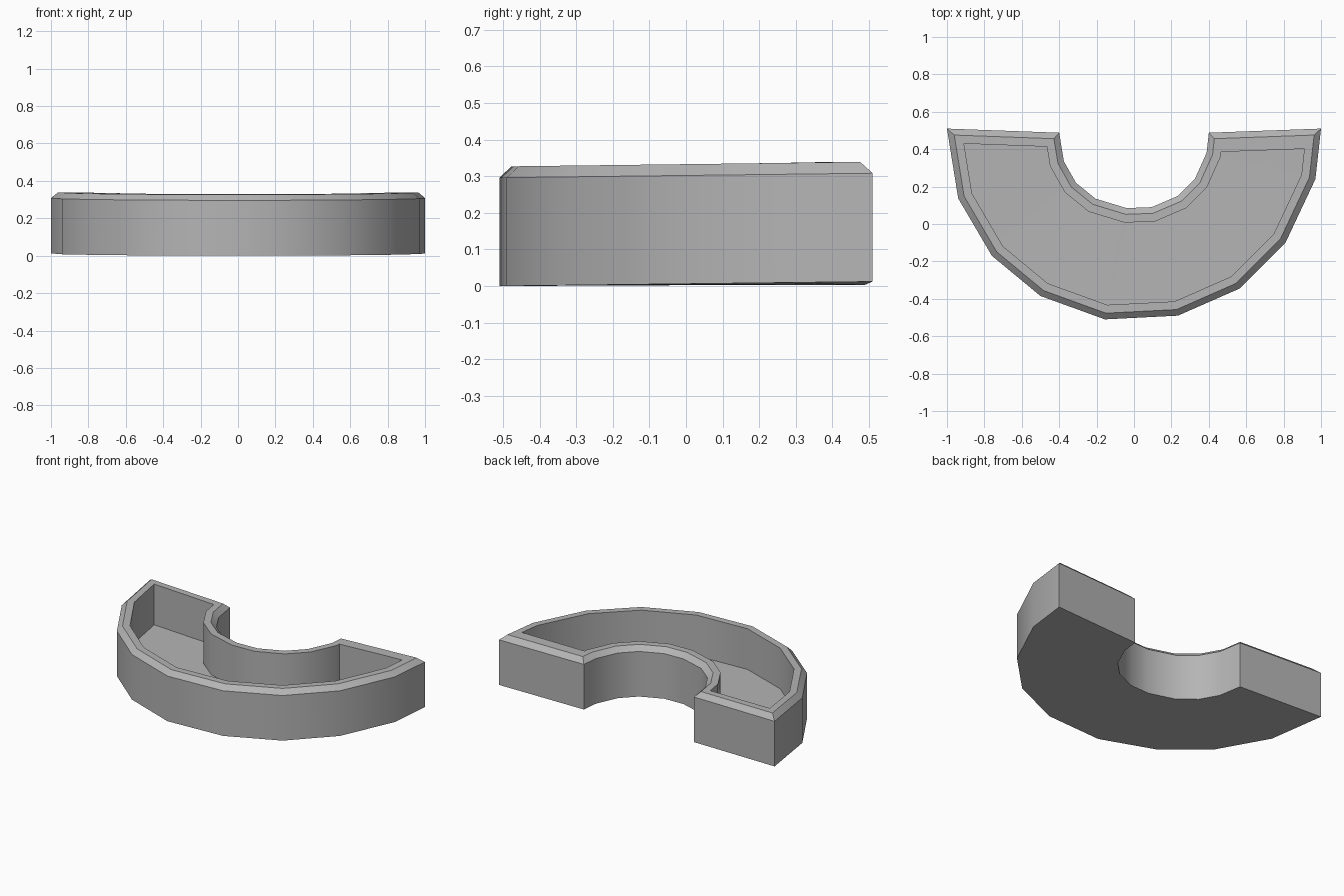
import bpy, bmesh
from math import radians
from mathutils import Vector

if "Cube" in bpy.data.objects:
    bpy.data.objects.remove(bpy.data.objects["Cube"])

# Footprint, counter-clockwise: outer curve left to right, inner curve back
OUTER = [(-1, .51), (-.94, .137), (-.76, -.17), (-.50, -.385), (-.155, -.51),
         (.235, -.49), (.565, -.345), (.81, -.10), (.97, .24), (1, .51)]
INNER = [(.4, .488), (.388, .38), (.325, .24), (.235, .15), (.095, .09),
         (-.04, .085), (-.205, .135), (-.31, .22), (-.375, .335), (-.4, .488)]
OUTLINE = [Vector(p) for p in OUTER + INNER]
N = len(OUTLINE)
H = len(OUTER)
RIGHT_END = H - 1          # edge of the right end wall


def inset(dist, right_end):
    """Mitred inward offset; the right end wall may have its own thickness."""
    result = []
    for i, p in enumerate(OUTLINE):
        a = (p - OUTLINE[i - 1]).normalized()
        b = (OUTLINE[(i + 1) % N] - p).normalized()
        na, nb = Vector((-a.y, a.x)), Vector((-b.y, b.x))
        da = right_end if (i - 1) % N == RIGHT_END else dist
        db = right_end if i == RIGHT_END else dist
        det = na.x * nb.y - na.y * nb.x
        result.append(p + Vector(((da * nb.y - db * na.y) / det,
                                  (na.x * db - nb.x * da) / det)))
    return result


def lift(i):
    """The outer edge rises slightly towards the back."""
    return .012 * (OUTLINE[i].y + .51) if i < H else .003


# Wall section: outside bottom, outside top, chamfer, rim, cavity floor
SECTION = [(0, 0, 0), (0, 0, .296), (.033, .033, .327),
           (.077, .105, .327), (.077, .105, .06)]
bm = bmesh.new()
rings = []
for dist, end, z in SECTION:
    rings.append([bm.verts.new((p.x, p.y, z + lift(i)))
                  for i, p in enumerate(inset(dist, end))])
for lo, hi in zip(rings, rings[1:]):
    for i in range(N):
        j = (i + 1) % N
        bm.faces.new((lo[i], lo[j], hi[j], hi[i]))

# Underside and cavity floor as strips between the two curves
for ring in (rings[0], rings[-1]):
    for i in range(H - 1):
        bm.faces.new((ring[i], ring[i + 1], ring[N - 2 - i], ring[N - 1 - i]))
bmesh.ops.recalc_face_normals(bm, faces=bm.faces)

mesh = bpy.data.meshes.new("curved_tray")
bm.to_mesh(mesh)
bm.free()
tray = bpy.data.objects.new("curved_tray", mesh)
bpy.context.collection.objects.link(tray)

# Dark grey finish, curved walls smooth with crisp rim edges
grey = bpy.data.materials.new("dark_grey")
grey.diffuse_color = (.46, .46, .46, 1)
grey.use_nodes = True
grey.node_tree.nodes["Principled BSDF"].inputs["Base Color"].default_value = grey.diffuse_color
mesh.materials.append(grey)
bpy.context.view_layer.objects.active = tray
tray.select_set(True)
bpy.ops.object.shade_smooth_by_angle(angle=radians(30))
